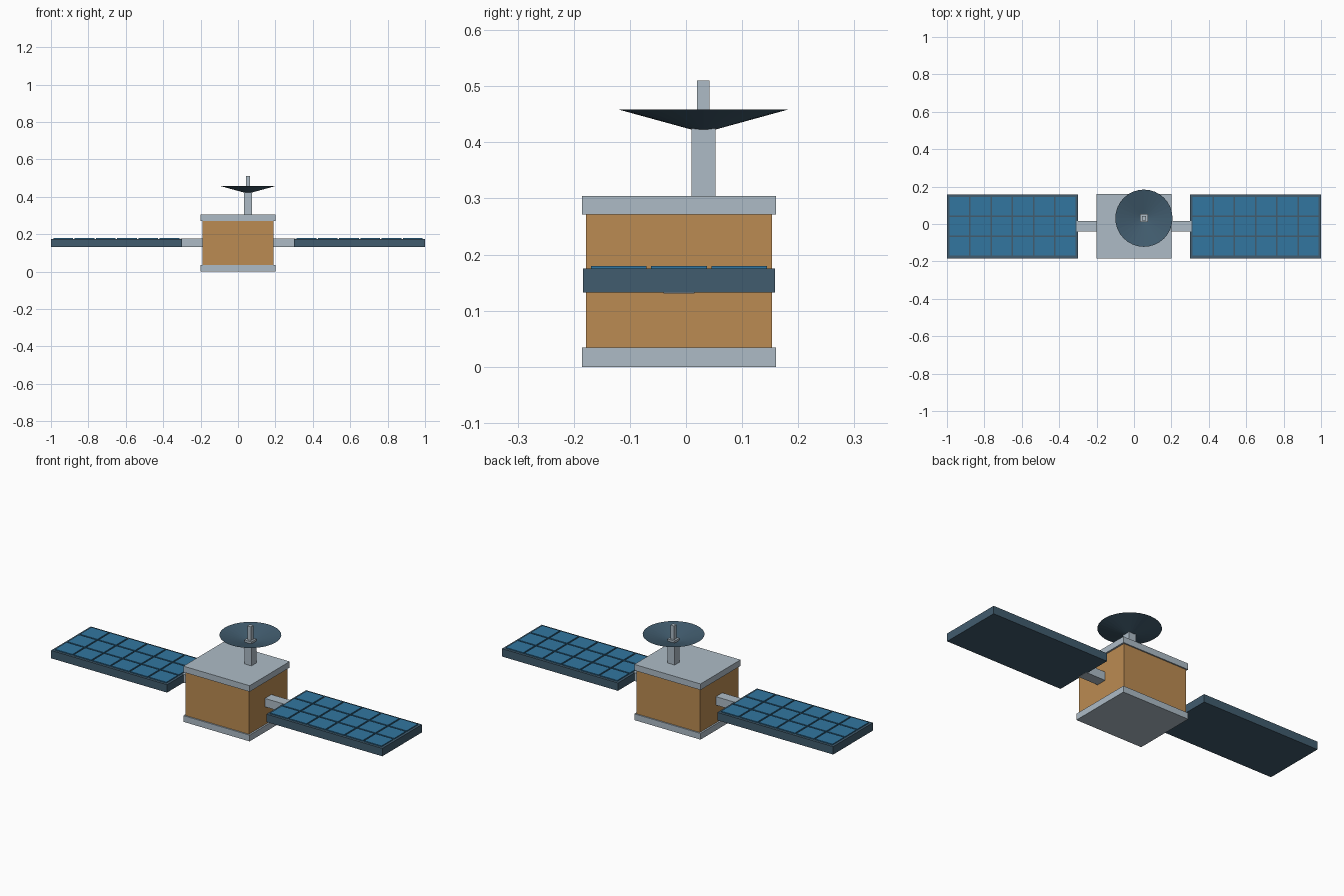
import bpy
import bmesh
from mathutils import Matrix, Vector

if "Cube" in bpy.data.objects:
    bpy.data.objects.remove(bpy.data.objects["Cube"], do_unlink=True)


def material(name, rgb):
    mat = bpy.data.materials.new(name)
    mat.use_nodes = True
    color = (*rgb, 1)
    mat.diffuse_color = color
    mat.node_tree.nodes["Principled BSDF"].inputs["Base Color"].default_value = color
    return mat


FOIL = material("gold foil", (0.50, 0.26, 0.085))
METAL = material("light grey metal", (0.42, 0.50, 0.565))
CELL = material("solar blue", (0.032, 0.18, 0.35))
SLATE = material("dark slate", (0.053, 0.107, 0.156))


def finish(name, bm, mat):
    mesh = bpy.data.meshes.new(name)
    bm.to_mesh(mesh)
    bm.free()
    mesh.materials.append(mat)
    obj = bpy.data.objects.new(name, mesh)
    bpy.context.collection.objects.link(obj)
    return obj


def add_box(bm, low, high):
    low, high = Vector(low), Vector(high)
    matrix = Matrix.Translation((low + high) / 2) @ Matrix.Diagonal((*(high - low), 1))
    bmesh.ops.create_cube(bm, size=1, matrix=matrix)


def box(name, low, high, mat):
    bm = bmesh.new()
    add_box(bm, low, high)
    return finish(name, bm, mat)


MID_Y = -0.0125


def centred_box(name, half_x, half_y, z0, z1, mat, x=0, y=MID_Y):
    return box(name, (x - half_x, y - half_y, z0), (x + half_x, y + half_y, z1), mat)


# Main body with end plates
centred_box("body", 0.191, 0.166, 0.03, 0.275, FOIL)
centred_box("bottom_plate", 0.2, 0.173, 0, 0.034, METAL)
centred_box("top_plate", 0.2, 0.173, 0.271, 0.304, METAL)

# Solar wings: arm, frame and a grid of raised cells on each side
COLUMNS, ROWS = 6, 3
PITCH_X, PITCH_Y, GAP = 0.1135, 0.1075, 0.008
for side, sign in (("left", 1), ("right", -1)):
    centred_box(side + "_arm", 0.065, 0.028, 0.131, 0.177, METAL, x=sign * 0.243)
    centred_box(side + "_panel_frame", 0.35, 0.171, 0.132, 0.175, SLATE, x=sign * 0.65)
    bm = bmesh.new()
    for i in range(COLUMNS):
        for j in range(ROWS):
            x = sign * 0.65 + (i - (COLUMNS - 1) / 2) * PITCH_X
            y = MID_Y + (j - (ROWS - 1) / 2) * PITCH_Y
            hx, hy = (PITCH_X - GAP) / 2, (PITCH_Y - GAP) / 2
            add_box(bm, (x - hx, y - hy, 0.17), (x + hx, y + hy, 0.18))
    finish(side + "_solar_cells", bm, CELL)

# Antenna mast and feed
DISH_X, DISH_Y = 0.053, 0.031
centred_box("mast", 0.0215, 0.0215, 0.30, 0.435, METAL, x=DISH_X, y=DISH_Y)
centred_box("antenna_feed", 0.011, 0.011, 0.43, 0.51, METAL, x=DISH_X, y=DISH_Y)

# Open conical dish
bm = bmesh.new()
bmesh.ops.create_cone(bm, cap_ends=True, segments=32, radius1=0.022, radius2=0.153,
                      depth=0.036, matrix=Matrix.Translation((DISH_X, DISH_Y, 0.441)))
rim_cap = max(bm.faces, key=lambda f: f.calc_center_median().z)
bmesh.ops.delete(bm, geom=[rim_cap], context="FACES_ONLY")
finish("dish", bm, SLATE)
